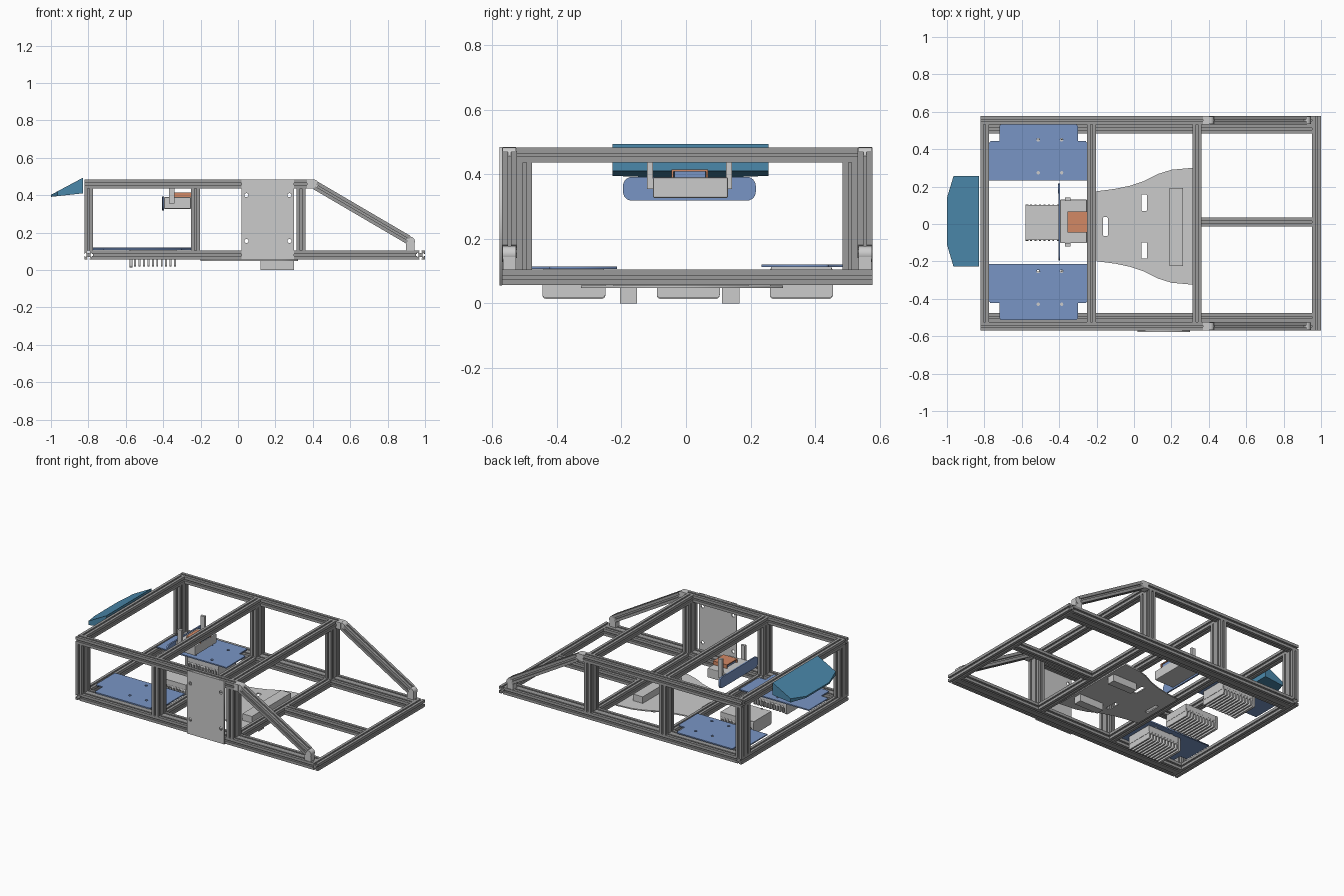
import bpy, bmesh
from math import cos, sin, pi
from mathutils import Vector, Matrix

if "Cube" in bpy.data.objects:
    bpy.data.objects.remove(bpy.data.objects["Cube"])

CY = 0.004          # centre line of the frame
H = 0.0235          # half width of an extrusion
LOW, HIGH = 0.081, 0.460
OUTER, INNER = 0.5505, 0.5035


def material(name, rgb):
    m = bpy.data.materials.new(name)
    m.diffuse_color = (*rgb, 1)
    m.use_nodes = True
    m.node_tree.nodes["Principled BSDF"].inputs["Base Color"].default_value = m.diffuse_color
    return m


BLUE = material("pale_blue", (0.19, 0.30, 0.56))
TEAL = material("teal_blue", (0.07, 0.25, 0.41))
ORANGE = material("orange", (0.65, 0.25, 0.13))
DARK = material("dark_grey", (0.33, 0.33, 0.33))


def finish(name, bm, mat=None):
    bmesh.ops.recalc_face_normals(bm, faces=bm.faces)
    me = bpy.data.meshes.new(name)
    bm.to_mesh(me)
    bm.free()
    ob = bpy.data.objects.new(name, me)
    bpy.context.collection.objects.link(ob)
    if mat:
        me.materials.append(mat)
    return ob


def box(name, x, y, z, mat=None, bevel=0):
    bm = bmesh.new()
    bmesh.ops.create_cube(bm, size=1)
    for v in bm.verts:
        v.co = [r[0] + (c + 0.5) * (r[1] - r[0]) for c, r in zip(v.co, (x, y, z))]
    ob = finish(name, bm, mat)
    if bevel:
        b = ob.modifiers.new("bevel", 'BEVEL')
        b.width, b.segments = bevel, 2
    return ob


def slot_profile():
    # square section with a T-slot in every side
    side = [(H, -.005), (H - .005, -.005), (H - .005, -.012), (H - .013, -.005),
            (H - .013, .005), (H - .005, .012), (H - .005, .005), (H, .005), (H, H)]
    return [Matrix.Rotation(k * pi / 2, 2) @ Vector(p) for k in range(4) for p in side]


def beam(name, p, q):
    p, q = Vector(p), Vector(q)
    rot = (q - p).to_track_quat('Z', 'Y')
    bm = bmesh.new()
    face = bm.faces.new([bm.verts.new(p + rot @ c.to_3d()) for c in slot_profile()])
    ext = bmesh.ops.extrude_face_region(bm, geom=[face], use_keep_orig=True)
    bmesh.ops.translate(bm, vec=q - p, verts=[v for v in ext["geom"] if isinstance(v, bmesh.types.BMVert)])
    return finish(name, bm, DARK)


def rrect(x0, x1, y0, y1, r, n=4):
    pts = []
    for k, (cx, cy) in enumerate([(x1 - r, y1 - r), (x0 + r, y1 - r), (x0 + r, y0 + r), (x1 - r, y0 + r)]):
        for i in range(n + 1):
            a = (k + i / n) * pi / 2
            pts.append((cx + r * cos(a), cy + r * sin(a)))
    return pts


def hole(x, y, r):
    return [(x + r * cos(i * pi / 8), y + r * sin(i * pi / 8)) for i in range(16)]


def plate(name, loops, thick, matrix, mat=None):
    # filled flat outline; further loops become holes
    cu = bpy.data.curves.new(name, 'CURVE')
    cu.dimensions, cu.fill_mode, cu.extrude = '2D', 'BOTH', thick / 2
    for pts in loops:
        s = cu.splines.new('POLY')
        s.points.add(len(pts) - 1)
        for sp, (x, y) in zip(s.points, pts):
            sp.co = (x, y, 0, 1)
        s.use_cyclic_u = True
    ob = bpy.data.objects.new(name, cu)
    bpy.context.collection.objects.link(ob)
    ob.matrix_world = matrix
    if mat:
        cu.materials.append(mat)
    bpy.ops.object.select_all(action='DESELECT')
    ob.select_set(True)
    bpy.context.view_layer.objects.active = ob
    bpy.ops.object.convert(target='MESH')
    return bpy.context.object


def flat(z):
    return Matrix.Translation((0, 0, z))


def facing_x(x):    # local x, y -> world y, z
    return Matrix(((0, 0, 1, x), (1, 0, 0, 0), (0, 1, 0, 0), (0, 0, 0, 1)))


def facing_y(y):    # local x, y -> world x, z
    return Matrix(((1, 0, 0, 0), (0, 0, -1, y), (0, 1, 0, 0), (0, 0, 0, 1)))


def cylinder_y(name, x, y, z, r, w):
    return plate(name, [hole(x, z, r)], w, facing_y(y))


# side frames: rails, posts, sloping braces and their hinges
for side, s in (("left", -1), ("right", 1)):
    yo, yi = CY + s * OUTER, CY + s * INNER
    beam(f"{side}_bottom_rail_outer", (-.775, yo, LOW), (.953, yo, LOW))
    beam(f"{side}_bottom_rail_inner", (-.775, yi, LOW), (.953, yi, LOW))
    beam(f"{side}_top_rail", (-.822, yo, HIGH), (.368, yo, HIGH))
    for i, x in enumerate((-.7985, -.2265, .3365)):
        for y, lane in ((yo, "outer"), (yi, "inner")):
            beam(f"{side}_post_{i}_{lane}", (x, y, LOW + H), (x, y, HIGH - H))
    beam(f"{side}_brace", (.415, yo, .452), (.912, yo, .161))
    box(f"{side}_upper_hinge_base", (.368, .40), (yo - H, yo + H), (HIGH - H, HIGH + H))
    cylinder_y(f"{side}_upper_hinge", .405, yo, .459, .025, .042)
    box(f"{side}_lower_hinge_base", (.897, .944), (yo - .02, yo + .02), (LOW + H, .15))
    cylinder_y(f"{side}_lower_hinge", .921, yo, .153, .025, .042)

# cross beams
for name, x, z, half in (("bottom_front", -.7985, LOW, .574), ("bottom_mid", -.2265, LOW, .48),
                         ("bottom_inner", .3365, LOW, .48), ("bottom_end", .9765, LOW, .574),
                         ("top_front", -.7985, HIGH, .527), ("top_mid", -.2265, HIGH, .527),
                         ("top_end", .3365, HIGH, .527)):
    beam(f"{name}_cross_beam", (x, CY - half, z), (x, CY + half, z))
beam("centre_rail", (.36, .01, LOW), (.953, .01, LOW))

# side panel with bolt holes
plate("side_panel", [[(.02, .055), (.30, .055), (.30, .484), (.02, .484)]]
      + [hole(x, z, .011) for x in (.045, .275) for z in (.155, .40)], .007, facing_y(-.5735))

# tapered belly plate with slots, its box and the two feet
edge = [(-.2, .187), (-.1, .2), (-.02, .217), (.05, .24), (.13, .28), (.2, .302), (.32, .313)]
yc = -.012
plate("belly_plate", [[(x, yc - h) for x, h in edge] + [(x, yc + h) for x, h in reversed(edge)],
                      rrect(-.165, -.14, -.065, .037, .006), rrect(.04, .07, .07, .157, .006),
                      rrect(.04, .07, -.185, -.098, .006)], .008, flat(.0515))
box("belly_box", (.19, .262), (-.225, .193), (.055, .10))
for i, y in enumerate((-.178, .138)):
    box(f"foot_{i}", (.12, .30), (y - .027, y + .027), (0, .048))

# notched blue mounting plates
for side, s, y0, z in (("left", -1, .008, .111), ("right", 1, 0, .117)):
    out = [(-.775, .227), (-.25, .227), (-.25, .427), (-.258, .437), (-.30, .437), (-.30, .518),
           (-.308, .527), (-.712, .527), (-.72, .518), (-.72, .437), (-.767, .437), (-.775, .427)]
    place = lambda pts: [(x, y0 + .006 + s * y) for x, y in pts]
    holes = [hole(x, y, .009) for x in (-.512, -.387) for y in (.268, .443)]
    plate(f"{side}_mounting_plate", [place(p) for p in [out] + holes], .008, flat(z), BLUE)

# finned units under and between the mounting plates
for name, y, top in (("left", -.347, .107), ("middle", .007, .102), ("right", .357, .113)):
    a, b = y - .0975, y + .0975
    box(f"{name}_unit_body", (-.578, -.33), (a + .004, b - .004), (.055, top))
    plate(f"{name}_unit_end", [rrect(a, b, .014, top, .012)], .016, facing_x(-.572))
    for i in range(10):
        x = -.55 + i * .0237
        plate(f"{name}_unit_fin_{i}", [rrect(a, b, .018, .07, .01)], .010, facing_x(x))
    for i, dy in enumerate((-.088, .088)):
        cylinder = plate(f"{name}_unit_screw_{i}", [hole(-.515, y + dy, .006)], .004, flat(top + .001))

# raised sensor unit: blue face, housing, hangers and orange cap
plate("sensor_face", [rrect(-.195, .216, .318, .392, .028, 6)], .01, facing_x(-.40), BLUE)
box("sensor_housing", (-.395, -.252), (-.102, .13), (.327, .39), None, .004)
for i, y in enumerate((-.111, .133)):
    box(f"sensor_hanger_{i}", (-.37, -.34), (y - .009, y + .009), (.355, .483))
box("cap_core", (-.345, -.256), (-.036, .06), (.39, .408), BLUE)
box("cap_top", (-.355, -.25), (-.045, .068), (.408, .415), ORANGE)
for i, y in enumerate((-.045, .062)):
    box(f"cap_side_{i}", (-.355, -.25), (y, y + .006), (.39, .408), ORANGE)

# teal nose wedge
bm = bmesh.new()
outline = [(-.83, -.228), (-.965, -.228), (-1, -.11), (-1, .14), (-.965, .256), (-.83, .256)]
ramp = lambda x, z0, z1: z0 + (x + 1) / .17 * (z1 - z0)
top = [bm.verts.new((x, y, ramp(x, .402, .493))) for x, y in outline]
low = [bm.verts.new((x, y, ramp(x, .391, .410))) for x, y in outline]
bm.faces.new(top)
bm.faces.new(low[::-1])
for i in range(6):
    j = (i + 1) % 6
    bm.faces.new((top[i], top[j], low[j], low[i]))
finish("nose_wedge", bm, TEAL)
